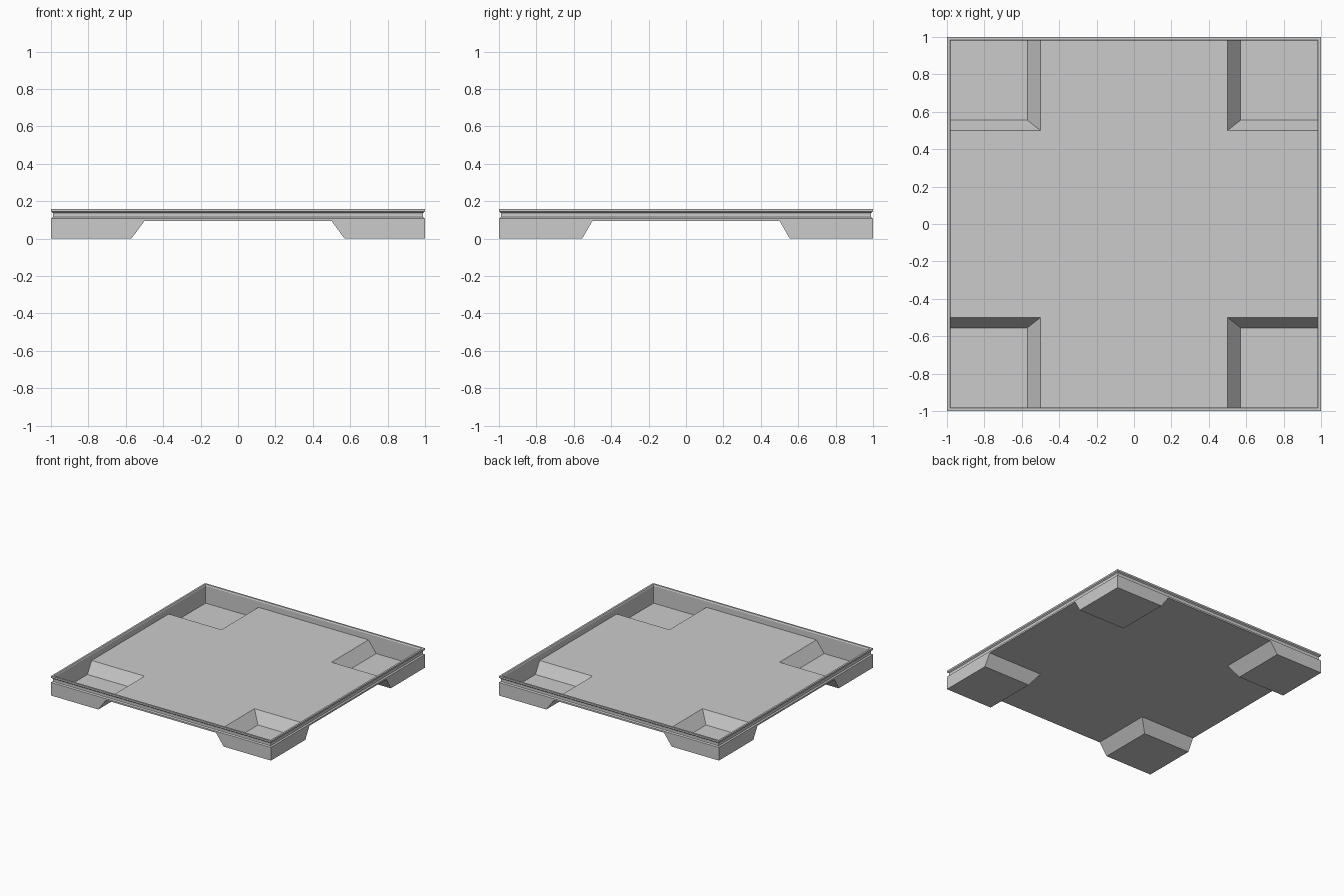
import bpy, bmesh

if "Cube" in bpy.data.objects:
    bpy.data.objects.remove(bpy.data.objects["Cube"])

IN = 0.5               # inner edge of the feet at floor level
FX, FY = 0.57, 0.555   # inner edges of the feet at the ground

bm = bmesh.new()


def face(points):
    bm.faces.new([bm.verts.new(p) for p in points])


def sheet(e, z0, z1):
    """Cross-shaped floor at z1 with four pressed-down corner feet reaching z0."""
    # floor: centre and four arms
    for x0, x1, y0, y1 in ((-IN, IN, -IN, IN), (-IN, IN, IN, e), (-IN, IN, -e, -IN),
                           (IN, e, -IN, IN), (-e, -IN, -IN, IN)):
        face([(x0, y0, z1), (x1, y0, z1), (x1, y1, z1), (x0, y1, z1)])
    # one foot, mirrored to each corner
    foot = [
        [(FX, FY, z0), (e, FY, z0), (e, e, z0), (FX, e, z0)],
        [(IN, IN, z1), (IN, e, z1), (FX, e, z0), (FX, FY, z0)],
        [(IN, IN, z1), (e, IN, z1), (e, FY, z0), (FX, FY, z0)],
        [(e, IN, z1), (e, FY, z0), (e, e, z0), (e, e, z1)],
        [(IN, e, z1), (FX, e, z0), (e, e, z0), (e, e, z1)],
    ]
    for sx in (-1, 1):
        for sy in (-1, 1):
            for f in foot:
                face([(x * sx, y * sy, z) for x, y, z in f])


def ring(e, z):
    """Square loop split where the feet meet the wall."""
    pts = []
    x = [(e, -IN), (e, IN), (e, e)]
    for _ in range(4):
        pts += [(a, b, z) for a, b in x]
        x = [(-b, a) for a, b in x]
    return pts


# underside and inside of the tray
sheet(1.0, 0.0, 0.095)
sheet(0.98, 0.008, 0.102)

# grooved rim joining the two
profile = [(1.0, 0.095), (1.0, 0.108), (0.99, 0.115), (0.99, 0.138),
           (1.0, 0.146), (1.0, 0.16), (0.985, 0.16), (0.98, 0.15), (0.98, 0.102)]
rings = [ring(e, z) for e, z in profile]
for a, b in zip(rings, rings[1:]):
    for i in range(len(a)):
        j = (i + 1) % len(a)
        face([a[i], a[j], b[j], b[i]])

bmesh.ops.remove_doubles(bm, verts=bm.verts, dist=0.0005)
bmesh.ops.recalc_face_normals(bm, faces=bm.faces)
mesh = bpy.data.meshes.new("footed_tray")
bm.to_mesh(mesh)
bm.free()
bpy.context.collection.objects.link(bpy.data.objects.new("footed_tray", mesh))
